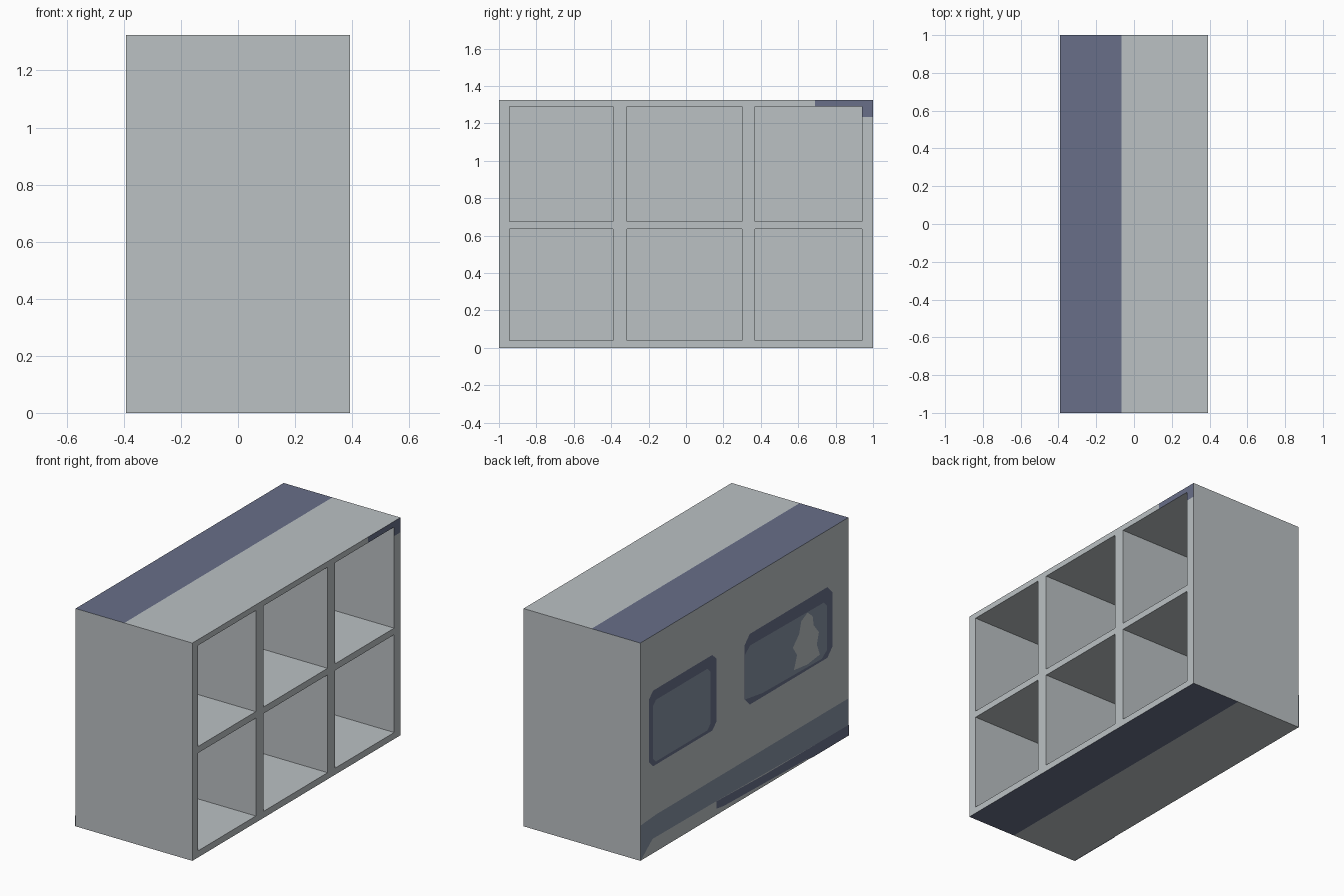
import bpy, bmesh

if "Cube" in bpy.data.objects:
    bpy.data.objects.remove(bpy.data.objects["Cube"])

def srgb(r, g, b):
    return tuple(((c / 255 + 0.055) / 1.055) ** 2.4 for c in (r, g, b)) + (1.0,)

def material(name, rgb):
    m = bpy.data.materials.new(name)
    m.diffuse_color = srgb(*rgb)
    m.use_nodes = True
    m.node_tree.nodes["Principled BSDF"].inputs["Base Color"].default_value = m.diffuse_color
    return m

grey = material("light_grey", (187, 193, 196))
blue = material("slate_blue", (104, 111, 137))
mist = material("blue_grey", (134, 147, 164))

X0, X1, H = -0.393, 0.393, 1.325
BACK = -0.355
CELL_Y = [(-0.945, -0.39), (-0.315, 0.30), (0.37, 0.94)]
CELL_Z = [(0.04, 0.635), (0.675, 1.29)]

# Cabinet body: a box cut along the cell borders and paint borders
bm = bmesh.new()
bmesh.ops.create_cube(bm, size=1)
for v in bm.verts:
    v.co.x = X1 if v.co.x > 0 else X0
    v.co.y *= 2
    v.co.z = H if v.co.z > 0 else 0
cuts = [(0, -0.065), (0, 0.06), (1, 0.69), (2, 1.235)]
cuts += [(1, v) for pair in CELL_Y for v in pair]
cuts += [(2, v) for pair in CELL_Z for v in pair]
for axis, value in cuts:
    co, no = [0, 0, 0], [0, 0, 0]
    co[axis], no[axis] = value, 1
    bmesh.ops.bisect_plane(bm, geom=bm.verts[:] + bm.edges[:] + bm.faces[:],
                           plane_co=co, plane_no=no, dist=1e-5)
bm.normal_update()

# Paint: rear half of the top, front half of the underside, one frame corner
def in_cell(c):
    return (any(a < c.y < b for a, b in CELL_Y) and
            any(a < c.z < b for a, b in CELL_Z))

cells = []
for f in bm.faces:
    c, n = f.calc_center_median(), f.normal
    if n.x > 0.5 and in_cell(c):
        cells.append(f)
    elif n.z > 0.5 and c.x < -0.065 or n.z < -0.5 and c.x > 0.06:
        f.material_index = 1
    elif n.x > 0.5 and (c.y > 0.69 and c.z > 1.29 or c.y > 0.94 and c.z > 1.235):
        f.material_index = 1

# Open compartments pushed in from the shelf side
res = bmesh.ops.extrude_face_region(bm, geom=cells)
for e in res["geom"]:
    if isinstance(e, bmesh.types.BMVert):
        e.co.x = BACK
left = [f for f in cells if f.is_valid and f.calc_center_median().x > X1 - 0.01]
if left:
    bmesh.ops.delete(bm, geom=left, context='FACES')
for f in bm.faces:
    c = f.calc_center_median()
    if c.x < X1 - 0.01 and 0.001 < c.z < H - 0.001:
        f.material_index = 0
bmesh.ops.recalc_face_normals(bm, faces=bm.faces[:])
mesh = bpy.data.meshes.new("shelf_cabinet")
bm.to_mesh(mesh)
bm.free()
for m in (grey, blue):
    mesh.materials.append(m)
bpy.context.collection.objects.link(bpy.data.objects.new("shelf_cabinet", mesh))

# Thin painted plates on the rear wall, outlines given in (y, z)
def plate(name, pts, mat, layer):
    b = bmesh.new()
    x = X0 - 0.0015 * layer
    outer = b.faces.new([b.verts.new((x, y, z)) for y, z in pts])
    outer.normal_update()
    if outer.normal.x > 0:
        outer.normal_flip()
    me = bpy.data.meshes.new(name)
    b.to_mesh(me)
    b.free()
    me.materials.append(mat)
    bpy.context.collection.objects.link(bpy.data.objects.new(name, me))

def chamfered(y0, y1, z0, z1, c):
    return [(y0 + c, z0), (y1 - c, z0), (y1, z0 + c), (y1, z1 - c),
            (y1 - c, z1), (y0 + c, z1), (y0, z1 - c), (y0, z0 + c)]

plate("left_window_frame", chamfered(0.27, 0.92, 0.53, 0.99, 0.04), blue, 1)
plate("left_window_pane", chamfered(0.33, 0.885, 0.55, 0.925, 0.03), mist, 2)
plate("right_window_frame", chamfered(-0.845, 0.0, 0.55, 0.98, 0.05), blue, 1)
plate("right_window_pane",
      [(0, 0.60), (-0.17, 0.575), (-0.74, 0.565), (-0.79, 0.60), (-0.79, 0.87),
       (-0.76, 0.90), (-0.05, 0.91), (0, 0.87)], mist, 2)
plate("right_window_patch",
      [(-0.47, 0.60), (-0.50, 0.68), (-0.46, 0.74), (-0.52, 0.80), (-0.54, 0.87),
       (-0.60, 0.90), (-0.65, 0.86), (-0.66, 0.80), (-0.71, 0.74), (-0.69, 0.67),
       (-0.72, 0.60), (-0.60, 0.585)], grey, 3)
plate("lower_band",
      [(1, 0.0), (0.885, 0.09), (0.27, 0.085), (-1, 0.06), (-1, 0.226),
       (0.85, 0.226), (1, 0.215)], mist, 1)
plate("lower_band_shadow_stripe",
      [(0.27, 0.04), (0.2, 0.03), (-0.6, 0.01), (-0.65, 0.0), (-1, 0.0),
       (-1, 0.065), (-0.2, 0.07), (0.27, 0.085)], blue, 2)
